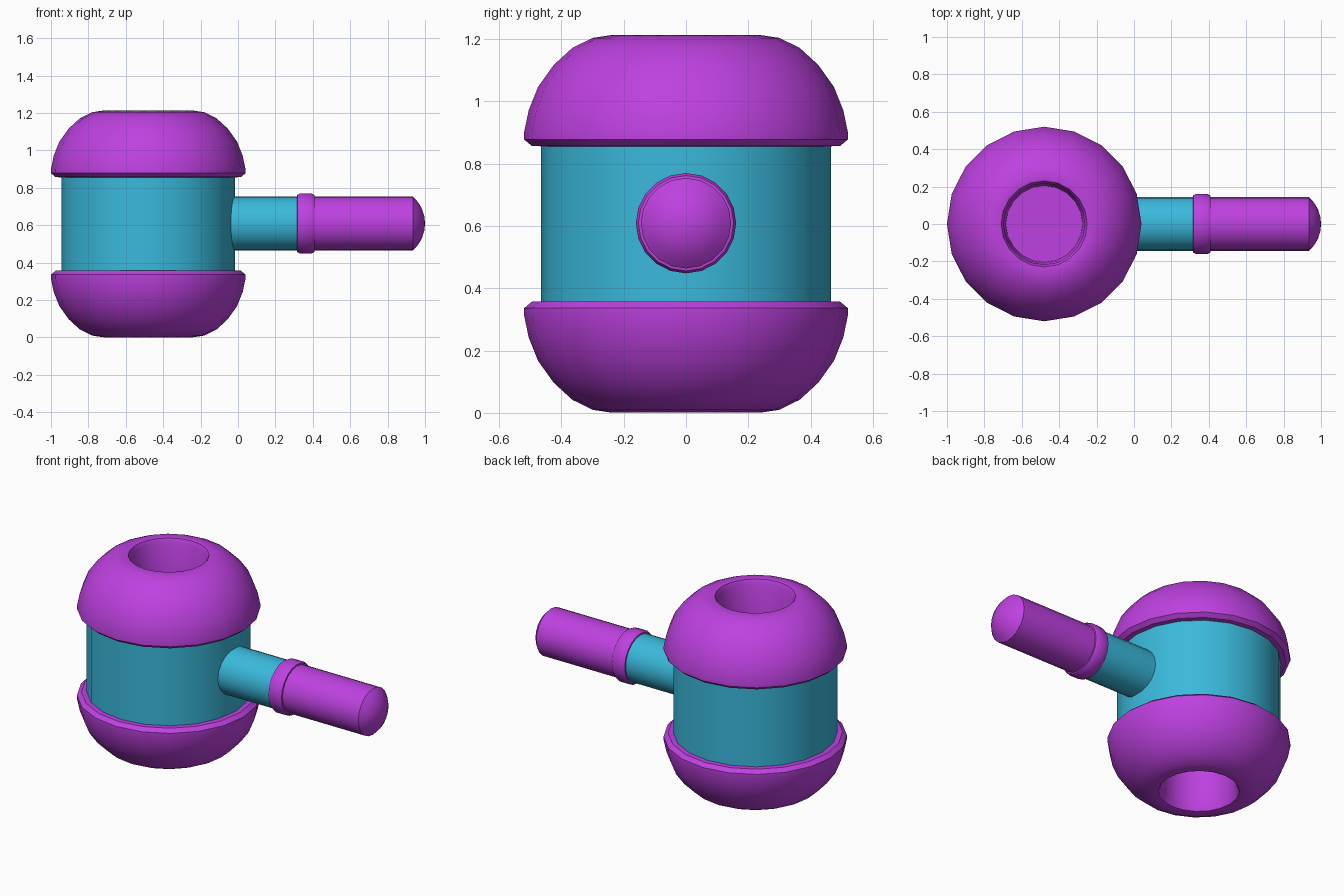
import bpy, bmesh, math
from mathutils import Matrix

if "Cube" in bpy.data.objects:
    bpy.data.objects.remove(bpy.data.objects["Cube"])

SIDES = 20
AXIS_X, MID_Z = -0.48, 0.607


def material(name, color):
    m = bpy.data.materials.new(name)
    m.diffuse_color = (*color, 1)
    m.use_nodes = True
    m.node_tree.nodes["Principled BSDF"].inputs["Base Color"].default_value = m.diffuse_color
    return m


purple = material("bright purple", (0.515, 0.053, 0.75))
teal = material("teal blue", (0.042, 0.485, 0.716))


def lathe(name, profile, mat, matrix, angle=30):
    """Revolve (radius, height) points around z, then place with matrix."""
    bm = bmesh.new()
    rings = []
    for r, h in profile:
        if r == 0:
            rings.append([bm.verts.new((0, 0, h))] * SIDES)
        else:
            rings.append([bm.verts.new((r * math.cos(2 * math.pi * i / SIDES),
                                        r * math.sin(2 * math.pi * i / SIDES), h))
                          for i in range(SIDES)])
    for a, b in zip(rings, rings[1:]):
        for i in range(SIDES):
            j = (i + 1) % SIDES
            bm.faces.new(list(dict.fromkeys((a[i], a[j], b[j], b[i]))))
    bm.transform(matrix)
    bmesh.ops.recalc_face_normals(bm, faces=bm.faces)
    me = bpy.data.meshes.new(name)
    bm.to_mesh(me)
    bm.free()
    me.materials.append(mat)
    ob = bpy.data.objects.new(name, me)
    bpy.context.collection.objects.link(ob)
    bpy.ops.object.select_all(action='DESELECT')
    ob.select_set(True)
    bpy.context.view_layer.objects.active = ob
    bpy.ops.object.shade_smooth_by_angle(angle=math.radians(angle))
    return ob


upright = Matrix.Translation((AXIS_X, 0, MID_Z))
sideways = Matrix.Translation((0, 0, MID_Z + 0.002)) @ Matrix.Rotation(math.pi / 2, 4, 'Y')

# Central drum
lathe("drum_body", [(0, -0.27), (0.465, -0.27), (0.465, 0.27), (0, 0.27)], teal, upright)

# Domed end caps, each with a round socket in its face
cap = [(0, 0.255), (0.465, 0.249), (0.495, 0.250), (0.52, 0.271), (0.52, 0.293),
       (0.505, 0.365), (0.475, 0.44), (0.425, 0.51), (0.365, 0.565), (0.30, 0.597),
       (0.24, 0.606), (0.23, 0.603), (0.217, 0.575), (0.205, 0.30), (0, 0.30)]
lathe("top_cap", cap, purple, upright)
lathe("bottom_cap", cap, purple, upright @ Matrix.Rotation(math.pi, 4, 'X'))

# Handle: neck, collar and round-ended grip
lathe("handle_neck", [(0, -0.10), (0.145, -0.10), (0.145, 0.35), (0, 0.35)], teal, sideways)
lathe("handle_collar", [(0.14, 0.315), (0.153, 0.317), (0.161, 0.332), (0.161, 0.393),
                        (0.153, 0.408), (0.14, 0.41)], purple, sideways, 50)
lathe("handle_grip", [(0, 0.35), (0.145, 0.35), (0.145, 0.935), (0.115, 0.962),
                      (0.08, 0.983), (0.04, 0.996), (0, 1.0)], purple, sideways)
